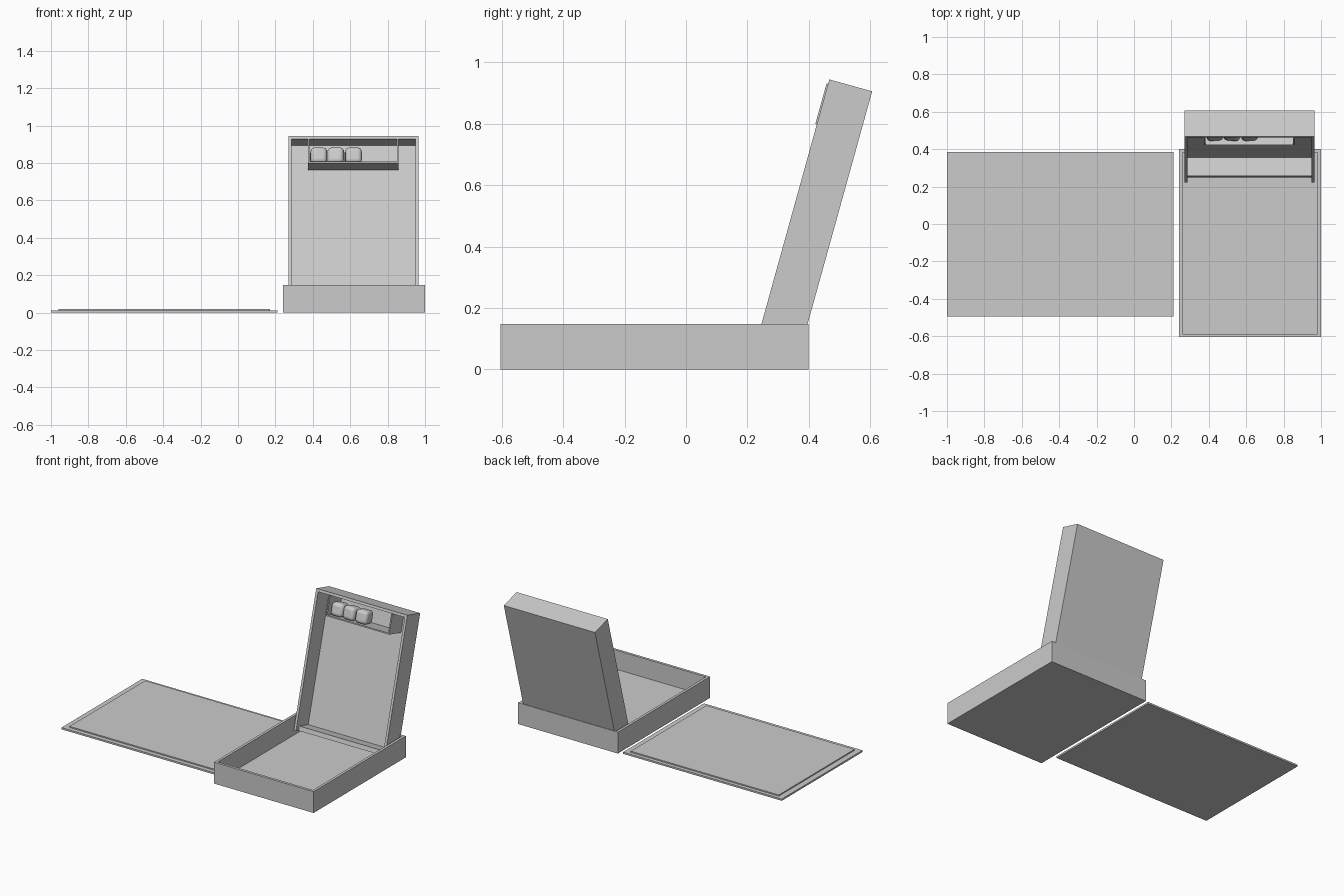
import bpy
import math
from mathutils import Matrix, Vector

cube = bpy.data.objects.get("Cube")
if cube:
    bpy.data.objects.remove(cube, do_unlink=True)

grey = bpy.data.materials.new("light grey")
grey.use_nodes = True
grey.diffuse_color = (0.6, 0.6, 0.6, 1)
grey.node_tree.nodes["Principled BSDF"].inputs["Base Color"].default_value = (0.6, 0.6, 0.6, 1)


def box(name, low, high, frame=Matrix()):
    """Box between two corners, placed in the given frame."""
    low, high = Vector(low), Vector(high)
    bpy.ops.mesh.primitive_cube_add(size=1)
    ob = bpy.context.object
    ob.name = name
    ob.data.transform(Matrix.Translation((low + high) / 2) @ Matrix.Diagonal((*(high - low), 1)))
    ob.matrix_world = frame
    ob.data.materials.append(grey)
    return ob


def hollow(ob, low, high, frame=Matrix()):
    """Cut a box-shaped recess out of an object."""
    cutter = box(ob.name + "_cutter", low, high, frame)
    cutter.hide_render = True
    cutter.hide_set(True)
    cutter.display_type = 'WIRE'
    mod = ob.modifiers.new("hollow", 'BOOLEAN')
    mod.operation = 'DIFFERENCE'
    mod.solver = 'EXACT'
    mod.object = cutter
    bpy.context.view_layer.objects.active = ob
    ob.select_set(True)
    bpy.ops.object.modifier_apply(modifier=mod.name)
    bpy.data.objects.remove(cutter, do_unlink=True)


# Flat loose panel with a raised centre
box("panel_slab", (-1, -0.495, 0), (0.21, 0.385, 0.012))
box("panel_raised_centre", (-0.96, -0.465, 0.01), (0.17, 0.36, 0.02))

# Open base tray
base = box("base_tray", (0.24, -0.605, 0), (1, 0.4, 0.147))
hollow(base, (0.258, -0.587, 0.016), (0.982, 0.382, 0.3))

# Lid tray leaning back: local y runs into the lid, local z along its length
lid_frame = Matrix.Translation((0, 0.221, 0.058)) @ Matrix.Rotation(math.radians(-15.5), 4, 'X')
length, depth = 0.92, 0.145
lid = box("lid_tray", (0.27, 0, 0), (0.965, depth, length), lid_frame)
hollow(lid, (0.287, -0.1, 0.03), (0.948, 0.131, length - 0.018), lid_frame)
hollow(lid, (0.287, -0.1, -0.1), (0.948, 0.03, 0.1), lid_frame)

# Compartment at the top of the lid
shelf = length - 0.152
box("compartment_floor", (0.375, -0.005, shelf), (0.857, 0.135, shelf + 0.008), lid_frame)
for name, x in (("compartment_left_end", 0.849), ("compartment_right_end", 0.375)):
    box(name, (x, -0.005, shelf), (x + 0.008, 0.135, length - 0.015), lid_frame)

# Three rounded dice resting in the compartment
size = 0.088
for i, turn in enumerate((4, -6, 3)):
    half = Vector((size, size, size)) / 2
    spot = Matrix.Translation((0.431 + i * 0.093, 0.056, shelf + 0.008 + size / 2))
    die = box(f"die_{i + 1}", -half, half, lid_frame @ spot @ Matrix.Rotation(math.radians(turn), 4, 'Z'))
    bevel = die.modifiers.new("rounding", 'BEVEL')
    bevel.width = 0.022
    bevel.segments = 4
    bpy.ops.object.shade_smooth_by_angle()
